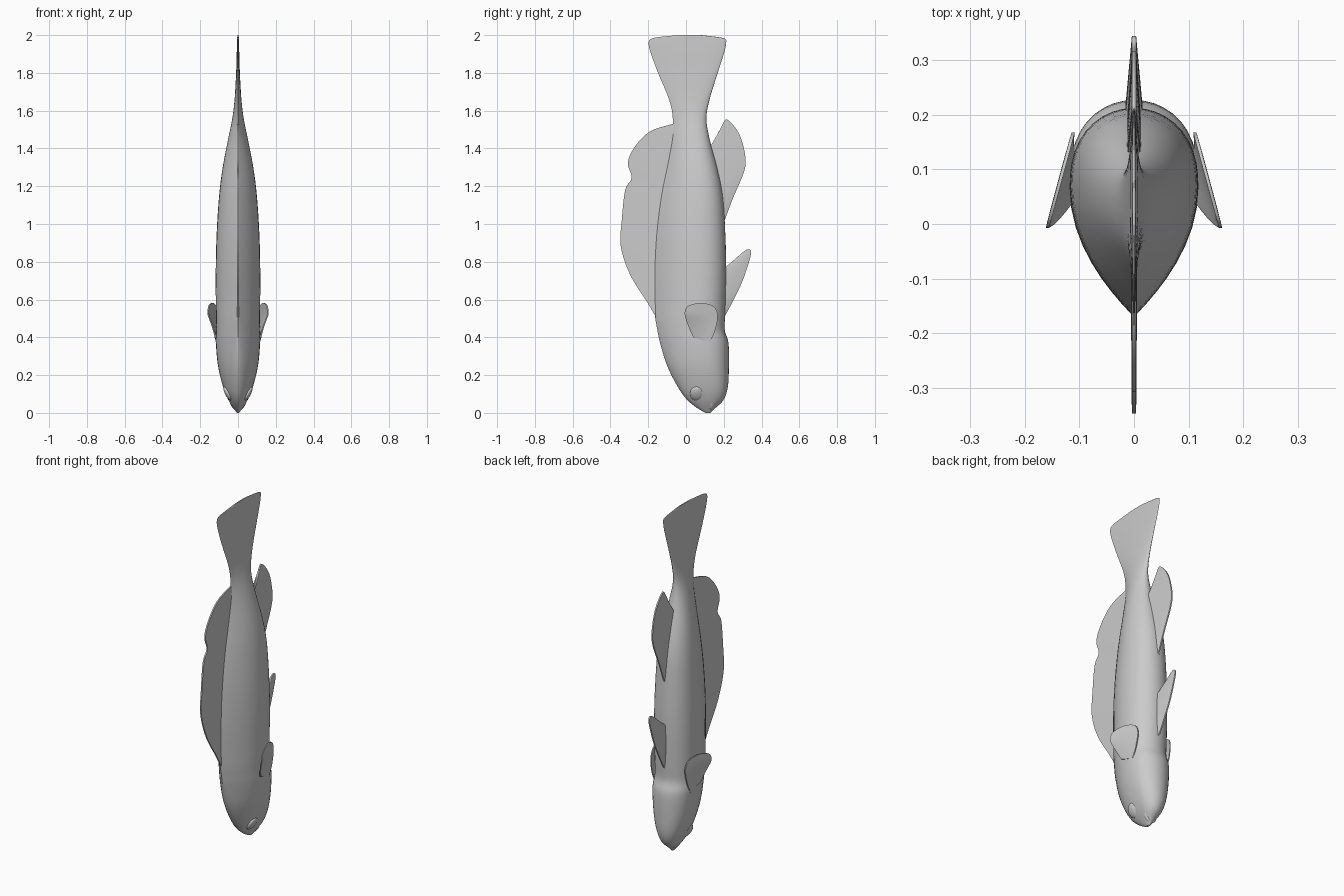
import bpy, bmesh, math
from mathutils import Vector

if "Cube" in bpy.data.objects:
    bpy.data.objects.remove(bpy.data.objects["Cube"])

grey = bpy.data.materials.new("plain_grey")
grey.use_nodes = True
GREY = (0.6, 0.6, 0.6, 1)
grey.diffuse_color = GREY
grey.node_tree.nodes["Principled BSDF"].inputs["Base Color"].default_value = GREY


def finish(obj, angle=50):
    obj.data.materials.append(grey)
    bpy.ops.object.select_all(action="DESELECT")
    obj.select_set(True)
    bpy.context.view_layer.objects.active = obj
    bpy.ops.object.shade_smooth_by_angle(angle=math.radians(angle))


def spline(points, steps):
    """Smooth curve through the points, any dimension."""
    out = []
    pts = [Vector(p) for p in points]
    last = len(pts) - 1
    for i in range(last):
        a, b, c, d = pts[max(i - 1, 0)], pts[i], pts[i + 1], pts[min(i + 2, last)]
        for k in range(steps):
            t = k / steps
            out.append(b + (c - a) * (t / 2) + (a * 2 - b * 5 + c * 4 - d) * (t * t / 2)
                       + (b * 3 - a - c * 3 + d) * (t ** 3 / 2))
    return out + [pts[-1]]


def loft(name, rings):
    """Skin a list of equal closed rings and cap both ends."""
    bm = bmesh.new()
    rows = [[bm.verts.new(p) for p in ring] for ring in rings]
    n = len(rows[0])
    for low, high in zip(rows, rows[1:]):
        for i in range(n):
            j = (i + 1) % n
            bm.faces.new((low[i], low[j], high[j], high[i]))
    bm.faces.new(rows[0])
    bm.faces.new(rows[-1])
    bmesh.ops.remove_doubles(bm, verts=bm.verts, dist=0.00005)
    bmesh.ops.recalc_face_normals(bm, faces=bm.faces)
    mesh = bpy.data.meshes.new(name)
    bm.to_mesh(mesh)
    bm.free()
    obj = bpy.data.objects.new(name, mesh)
    bpy.context.collection.objects.link(obj)
    finish(obj)
    return obj


# Body and tail: height, back edge, belly edge, half width
STATIONS = [
    (0.0, 0.105, 0.13, 0.006), (0.025, 0.06, 0.155, 0.024), (0.07, 0.005, 0.2, 0.052),
    (0.14, -0.045, 0.222, 0.08), (0.25, -0.1, 0.227, 0.106), (0.37, -0.137, 0.225, 0.117),
    (0.44, -0.152, 0.205, 0.115), (0.54, -0.166, 0.208, 0.117), (0.75, -0.17, 0.213, 0.118),
    (0.95, -0.16, 0.208, 0.113), (1.15, -0.135, 0.195, 0.1), (1.3, -0.105, 0.165, 0.081),
    (1.45, -0.078, 0.125, 0.052), (1.56, -0.07, 0.108, 0.03), (1.66, -0.09, 0.125, 0.018),
    (1.8, -0.148, 0.168, 0.01), (1.9, -0.185, 0.2, 0.007), (1.955, -0.198, 0.212, 0.005),
    (1.98, -0.185, 0.208, 0.004), (1.99, -0.14, 0.165, 0.004), (2.0, -0.04, 0.08, 0.003),
]


def body_ring(z, back, belly, width, n=20):
    mid = back + (belly - back) * 0.62
    keel = min(max((z - 0.1) / 0.45, 0), 1)    # rounded head, ridged back
    half = []
    for k in range(n + 1):
        a = math.pi * k / n
        s = abs(math.cos(a))
        if a < math.pi / 2:
            x, y = (1 - s ** 2.4) ** 0.5, mid + (belly - mid) * s
        else:
            x, y = max(1 - s * s, 0) ** (0.5 + 0.5 * keel), mid - (mid - back) * s
        half.append((x * width, y, z))
    return half + [(-x, y, z) for x, y, z in half[-2:0:-1]]


loft("body_and_tail", [body_ring(*s) for s in spline(STATIONS, 4)])


def fin(name, root, rim, thick_root, thick_rim, lean=lambda y, z: 0, cols=8):
    """Thin web between a straight root and a curved rim, points as (y, z)."""
    edge = spline(rim, 5)
    start, end = Vector(root[0]), Vector(root[1])
    rings = []
    for i, tip in enumerate(edge):
        foot = start.lerp(end, i / (len(edge) - 1))
        side = []
        for k in range(cols + 1):
            t = k / cols
            y, z = foot.lerp(tip, t)
            side.append((lean(y, z), thick_root + (thick_rim - thick_root) * t, y, z))
        rings.append([(c + h, y, z) for c, h, y, z in side]
                     + [(c - h, y, z) for c, h, y, z in reversed(side)])
    return loft(name, rings)


# Fins on the centre line
fin("dorsal_fin", [(-0.12, 0.5), (-0.03, 1.52)],
    [(-0.155, 0.5), (-0.205, 0.585), (-0.295, 0.73), (-0.345, 0.88), (-0.34, 1.02),
     (-0.322, 1.18), (-0.288, 1.245), (-0.308, 1.325), (-0.27, 1.41), (-0.19, 1.49),
     (-0.07, 1.53)], 0.006, 0.004)
fin("anal_fin", [(0.17, 1.02), (0.09, 1.4)],
    [(0.205, 1.02), (0.25, 1.14), (0.305, 1.27), (0.315, 1.35), (0.285, 1.47),
     (0.225, 1.548), (0.195, 1.53), (0.135, 1.38)], 0.016, 0.004)
fin("pelvic_fin", [(0.17, 0.51), (0.17, 0.76)],
    [(0.205, 0.51), (0.25, 0.595), (0.3, 0.7), (0.342, 0.83), (0.336, 0.865),
     (0.3, 0.85), (0.215, 0.77)], 0.02, 0.004)


# Pectoral fins flare outwards towards the tail
def ball(name, place, size, tilt):
    bpy.ops.mesh.primitive_uv_sphere_add(segments=24, ring_count=14, location=place,
                                         rotation=(0, tilt, 0))
    obj = bpy.context.object
    obj.name = name
    obj.scale = size
    finish(obj)


for word, side in (("left", 1), ("right", -1)):
    def flare(y, z, side=side):
        t = min(max((z - 0.37) / 0.15, 0), 1)
        return side * (0.111 + 0.27 * (0.17 - y) * t)

    fin(word + "_pectoral_fin", [(0.04, 0.4), (0.125, 0.37)],
        [(0.022, 0.435), (-0.006, 0.515), (0.004, 0.56), (0.05, 0.579), (0.1, 0.58),
         (0.15, 0.56), (0.168, 0.51), (0.152, 0.43), (0.128, 0.38)], 0.006, 0.003, flare)
    # Eye bulge and lip
    ball(word + "_eye", (side * 0.052, 0.058, 0.102), (0.016, 0.037, 0.042), side * 0.5)
    ball(word + "_lip", (side * 0.024, 0.135, 0.045), (0.014, 0.014, 0.035), side * 0.5)
